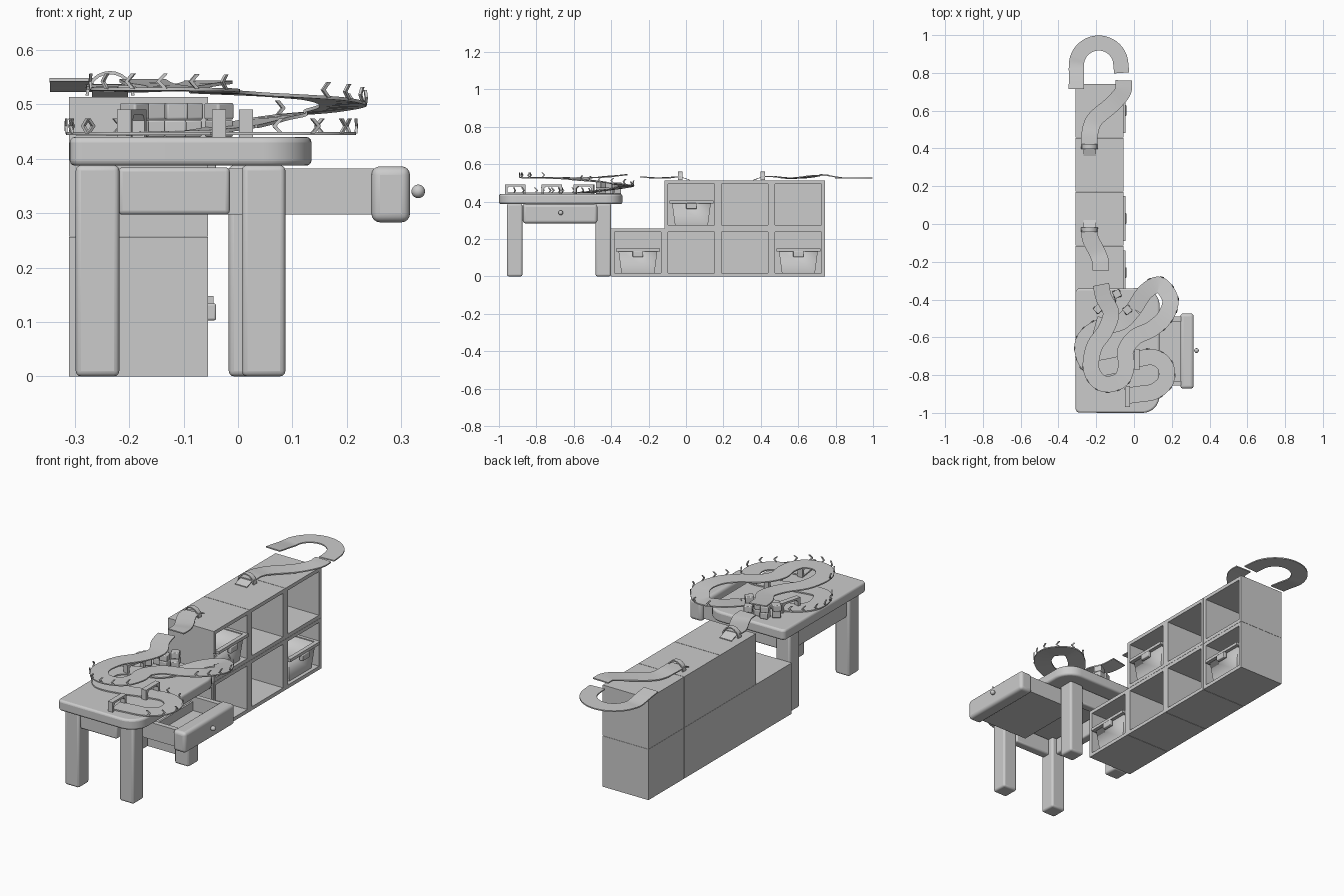
import bpy, bmesh, math
from mathutils import Vector, Matrix

if "Cube" in bpy.data.objects:
    bpy.data.objects.remove(bpy.data.objects["Cube"])


def finish(name, bm, bevel=0, seg=3, smooth=True):
    bmesh.ops.recalc_face_normals(bm, faces=bm.faces)
    me = bpy.data.meshes.new(name)
    bm.to_mesh(me)
    bm.free()
    ob = bpy.data.objects.new(name, me)
    bpy.context.collection.objects.link(ob)
    if bevel:
        m = ob.modifiers.new("bevel", 'BEVEL')
        m.width, m.segments, m.limit_method = bevel, seg, 'ANGLE'
    if smooth:
        bpy.ops.object.select_all(action='DESELECT')
        ob.select_set(True)
        bpy.context.view_layer.objects.active = ob
        bpy.ops.object.shade_smooth_by_angle(angle=math.radians(35))
    return ob


def add_box(bm, x0, x1, y0, y1, z0, z1):
    m = Matrix.Translation(((x0 + x1) / 2, (y0 + y1) / 2, (z0 + z1) / 2)) @ \
        Matrix.Diagonal((x1 - x0, y1 - y0, z1 - z0, 1))
    bmesh.ops.create_cube(bm, size=1, matrix=m)


def box(name, *b, bevel=0.0, seg=3):
    bm = bmesh.new()
    add_box(bm, *b)
    return finish(name, bm, bevel, seg)


def add_prism(bm, pts, depth, mat):
    """Outline in local XZ, extruded symmetrically along local Y."""
    vs = [bm.verts.new(mat @ Vector((x, -depth / 2, z))) for x, z in pts]
    f = bm.faces.new(vs)
    ext = bmesh.ops.extrude_face_region(bm, geom=[f])["geom"]
    d = mat.to_3x3() @ Vector((0, depth, 0))
    bmesh.ops.translate(bm, vec=d, verts=[v for v in ext if isinstance(v, bmesh.types.BMVert)])


def place(x, y, z, ang=0):
    return Matrix.Translation((x, y, z)) @ Matrix.Rotation(math.radians(ang), 4, 'Z')


def spline(pts, n=8):
    P = [Vector(p) for p in pts]
    P = [2 * P[0] - P[1]] + P + [2 * P[-1] - P[-2]]
    out = []
    for i in range(1, len(P) - 2):
        a, b, c, d = P[i - 1:i + 3]
        for k in range(n):
            t = k / n
            out.append(0.5 * (2 * b + (c - a) * t + (2 * a - 5 * b + 4 * c - d) * t * t
                              + (3 * b - a - 3 * c + d) * t ** 3))
    return out + [P[-2]]


def frame(c, i):
    t = c[min(i + 1, len(c) - 1)] - c[max(i - 1, 0)]
    t.z = 0
    t.normalize()
    return t, Vector((-t.y, t.x, 0))


def track(name, pts, w=0.086, th=0.006):
    c = spline(pts)
    bm = bmesh.new()
    prev = None
    for i, p in enumerate(c):
        _, s = frame(c, i)
        ring = [bm.verts.new(p + s * (w / 2 * a) + Vector((0, 0, z)))
                for a, z in ((-1, 0), (1, 0), (1, th), (-1, th))]
        if prev:
            for k in range(4):
                bm.faces.new((prev[k], prev[(k + 1) % 4], ring[(k + 1) % 4], ring[k]))
        else:
            bm.faces.new(ring)
        prev = ring
    bm.faces.new(prev)
    finish(name, bm)
    return c


def chevrons(name, c, first, last, step, side, w=0.086):
    """Arrow markers standing on the outer edge of a track."""
    bm = bmesh.new()
    arrow = [(0.009, 0), (-0.004, 0.014), (0.009, 0.028), (0.001, 0.028), (-0.012, 0.014), (0.001, 0)]
    for i in range(first, last, step):
        t, s = frame(c, i)
        p = c[i] + s * side * (w / 2)
        add_prism(bm, arrow, 0.005, place(p.x, p.y, p.z + 0.003, math.degrees(math.atan2(t.y, t.x))))
    finish(name, bm, smooth=False)


# --- Table top: rounded outline, larger radius on the open side
bm = bmesh.new()
ring = []
for cx, cy, r, a0 in ((0.045, -0.91, 0.09, -90), (0.045, -0.43, 0.09, 0),
                      (-0.287, -0.363, 0.022, 90), (-0.287, -0.977, 0.022, 180)):
    for k in range(9):
        a = math.radians(a0 + k * 90 / 8)
        ring.append((cx + r * math.cos(a), cy + r * math.sin(a)))
f = bm.faces.new([bm.verts.new((x, y, 0.387)) for x, y in ring])
ext = bmesh.ops.extrude_face_region(bm, geom=[f])["geom"]
bmesh.ops.translate(bm, vec=(0, 0, 0.053), verts=[v for v in ext if isinstance(v, bmesh.types.BMVert)])
finish("table_top", bm, 0.01)

# --- Table legs and aprons
for n, x, y in (("front_left", -0.298, -0.957), ("front_right", 0.007, -0.957),
                ("back_left", -0.298, -0.483), ("back_right", -0.017, -0.483)):
    box(n + "_leg", x, x + 0.08, y, y + 0.082, 0, 0.388, bevel=0.01)
box("front_apron", -0.22, -0.015, -0.945, -0.90, 0.297, 0.384, bevel=0.008)
box("back_apron", -0.22, -0.015, -0.46, -0.415, 0.297, 0.384, bevel=0.008)
box("left_apron", -0.285, -0.24, -0.876, -0.482, 0.297, 0.384, bevel=0.008)

# --- Open drawer with dividers
bm = bmesh.new()
x0, x1, y0, y1, z0, z1 = -0.03, 0.25, -0.855, -0.49, 0.297, 0.382
add_box(bm, x0, x1, y0, y1, z0, z0 + 0.015)
for b in ((x0, x1, y0, y0 + 0.025), (x0, x1, y1 - 0.025, y1), (x0, x0 + 0.02, y0, y1)):
    add_box(bm, *b, z0, z1)
add_box(bm, 0.1, 0.11, y0, y1, z0, z1 - 0.025)
finish("drawer_box", bm)
box("drawer_front", 0.245, 0.316, -0.872, -0.474, 0.283, 0.386, bevel=0.016, seg=4)
bm = bmesh.new()
bmesh.ops.create_uvsphere(bm, u_segments=16, v_segments=10, radius=0.0125,
                          matrix=Matrix.Translation((0.331, -0.67, 0.34)))
finish("drawer_knob", bm)

# --- Cubby shelf: open boxes facing +x, four below and three above
W, H, T = 0.286, 0.257, 0.018


def cubby(name, i, j):
    a, z = -0.40 + W * i, H * j
    b, t = a + W - 0.002, z + H - 0.001
    bm = bmesh.new()
    add_box(bm, -0.31, -0.298, a, b, z, t)
    add_box(bm, -0.298, -0.055, a, a + T, z, t)
    add_box(bm, -0.298, -0.055, b - T, b, z, t)
    add_box(bm, -0.298, -0.055, a + T, b - T, z, z + T)
    add_box(bm, -0.298, -0.055, a + T, b - T, t - T, t)
    finish(name, bm, smooth=False)


for j in (0, 1):
    for i in range(j, 4):
        cubby(f"cubby_{j}_{i}", i, j)


# --- Storage bins: tapered open tub, rim and handle
def bin_tub(name, i, j):
    yc, z = -0.40 + W * (i + 0.5), H * j + T
    bm = bmesh.new()
    add_box(bm, -0.282, -0.062, yc - 0.105, yc + 0.105, z, z + 0.125)
    for v in bm.verts:
        if v.co.z < z + 0.01:
            v.co.y = yc + (v.co.y - yc) * 0.84
            v.co.x = -0.172 + (v.co.x + 0.172) * 0.9
    bm.normal_update()
    bmesh.ops.delete(bm, geom=[f for f in bm.faces if f.normal.z > 0.9], context='FACES')
    ob = finish(name, bm)
    s = ob.modifiers.new("wall", 'SOLIDIFY')
    s.thickness = 0.005
    bm = bmesh.new()
    for b in ((-0.29, -0.045, yc - 0.118, yc - 0.102), (-0.29, -0.045, yc + 0.102, yc + 0.118),
              (-0.29, -0.278, yc - 0.102, yc + 0.102), (-0.066, -0.045, yc - 0.102, yc + 0.102)):
        add_box(bm, *b, z + 0.115, z + 0.13)
    finish(name + "_rim", bm)
    box(name + "_handle", -0.06, -0.04, yc - 0.028, yc + 0.028, z + 0.085, z + 0.116, bevel=0.004)


bin_tub("bin_lower_front", 0, 0)
bin_tub("bin_lower_back", 3, 0)
bin_tub("bin_upper", 1, 1)

# --- Track pieces on the shelf
arc = [(-0.187 - 0.118 * math.cos(math.radians(a)), 0.84 + 0.118 * math.sin(math.radians(a)), 0.523)
       for a in range(0, 181, 20)]
track("track_u_turn", [(-0.306, 0.715, 0.542), (-0.305, 0.77, 0.534)] + arc + [(-0.066, 0.80, 0.523)], 0.08)
track("track_back_s", [(-0.235, 0.40, 0.531), (-0.235, 0.47, 0.53), (-0.21, 0.55, 0.522), (-0.12, 0.63, 0.526),
                       (-0.06, 0.70, 0.536), (-0.055, 0.76, 0.538)], 0.088)
track("track_front_s", [(-0.235, -0.03, 0.53), (-0.23, -0.08, 0.526), (-0.195, -0.15, 0.522),
                        (-0.177, -0.20, 0.526), (-0.176, -0.245, 0.528)], 0.088)


def arch_outline(r, t, n=12):
    out = [(R * math.cos(math.pi * k / n), R * math.sin(math.pi * k / n)) for R in (r,) for k in range(n + 1)]
    inn = [((r - t) * math.cos(math.pi * k / n), (r - t) * math.sin(math.pi * k / n)) for k in range(n, -1, -1)]
    return out + inn


# hoops with small ramps at the track ends
for n, y in (("front", -0.03), ("back", 0.41)):
    bm = bmesh.new()
    add_prism(bm, arch_outline(0.045, 0.006), 0.025, place(-0.235, y, 0.516))
    finish(n + "_hoop", bm)
    track(n + "_ramp", [(-0.235, y + (0.05 if y < 0 else -0.05), 0.513), (-0.235, y, 0.53)], 0.066, 0.004)

# --- Looping track on the table
up = track("track_upper_loop", [
    (-0.175, -0.32, 0.54), (-0.16, -0.39, 0.533), (-0.122, -0.47, 0.526), (-0.15, -0.56, 0.524),
    (-0.21, -0.65, 0.524), (-0.228, -0.76, 0.525), (-0.19, -0.83, 0.525), (-0.13, -0.848, 0.525),
    (-0.065, -0.82, 0.524), (-0.04, -0.75, 0.522), (-0.045, -0.67, 0.52), (0.005, -0.60, 0.517),
    (0.095, -0.555, 0.512), (0.165, -0.49, 0.506), (0.192, -0.40, 0.495), (0.135, -0.322, 0.482),
    (0.06, -0.36, 0.47), (0.0, -0.45, 0.456)])
low = track("track_lower_loop", [
    (0.0, -0.45, 0.456), (-0.07, -0.52, 0.447), (-0.19, -0.55, 0.443), (-0.262, -0.61, 0.443),
    (-0.268, -0.69, 0.443), (-0.22, -0.76, 0.443), (-0.11, -0.75, 0.443), (0.0, -0.72, 0.443),
    (0.10, -0.705, 0.443), (0.165, -0.75, 0.443), (0.168, -0.83, 0.443), (0.11, -0.885, 0.443),
    (0.03, -0.90, 0.443), (-0.045, -0.91, 0.443)])
chevrons("chevrons_upper_left", up, 40, 66, 5, -1)
chevrons("chevrons_upper_right", up, 100, 126, 4, -1)
chevrons("chevrons_lower_left", low, 17, 40, 4, -1)
chevrons("chevrons_lower_right", low, 62, 90, 5, 1)

# --- Gates across the lower track
gate = [(0.055, 0), (0.055, 0.05), (-0.055, 0.05), (-0.055, 0), (-0.042, 0), (-0.042, 0.03), (-0.032, 0.04),
        (0.032, 0.04), (0.042, 0.03), (0.042, 0)]
for n, x, y, a in (("finish_gate", -0.035, -0.913, 90), ("middle_gate", 0.015, -0.717, 90),
                   ("side_gate", -0.195, -0.545, 75)):
    bm = bmesh.new()
    add_prism(bm, gate, 0.026, place(x, y, 0.44, a))
    finish(n, bm, smooth=False)

# --- Stacked blocks under the upper track
for k, (x, y, a) in enumerate(((-0.19, -0.45, 35), (-0.155, -0.41, 10), (-0.115, -0.42, 0),
                               (-0.09, -0.37, 15), (-0.035, -0.455, 30))):
    for lvl in (0, 1):
        ob = box(f"block_{k}_{lvl}", -0.02, 0.02, -0.02, 0.02, 0, 0.031, bevel=0.004)
        ob.matrix_world = place(x, y, 0.44 + 0.0315 * lvl, a + 12 * lvl)
